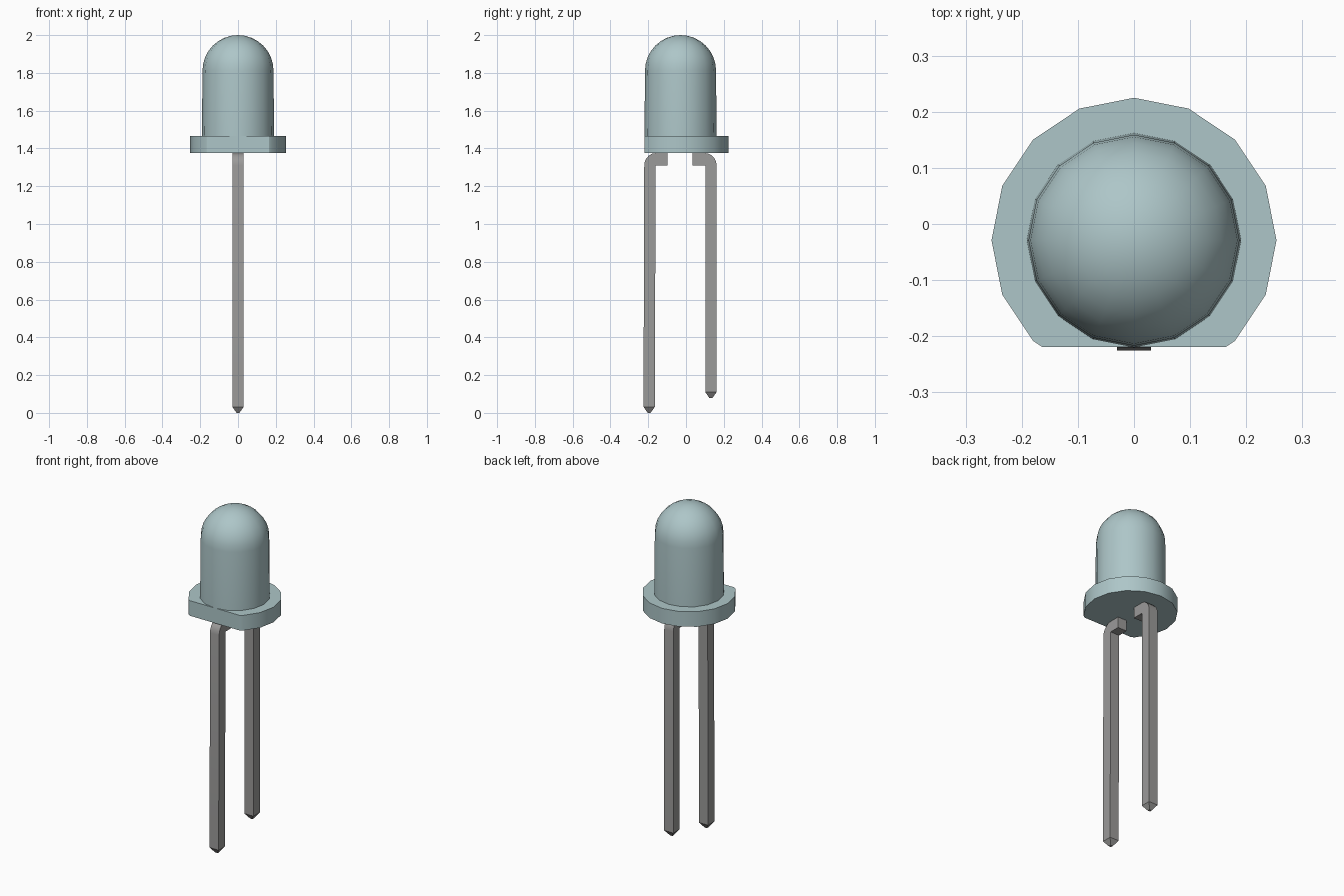
import bpy, bmesh, math
from mathutils import Vector

cube = bpy.data.objects.get("Cube")
if cube:
    bpy.data.objects.remove(cube, do_unlink=True)

SIDES = 16
AXIS_Y = -0.029      # centre line of the lens and flange


def material(name, rgb):
    mat = bpy.data.materials.new(name)
    mat.use_nodes = True
    mat.diffuse_color = (*rgb, 1)
    mat.node_tree.nodes["Principled BSDF"].inputs["Base Color"].default_value = (*rgb, 1)
    return mat


def finish(name, bm, mat):
    bmesh.ops.recalc_face_normals(bm, faces=bm.faces)
    mesh = bpy.data.meshes.new(name)
    bm.to_mesh(mesh)
    bm.free()
    mesh.materials.append(mat)
    obj = bpy.data.objects.new(name, mesh)
    bpy.context.collection.objects.link(obj)
    bpy.ops.object.select_all(action='DESELECT')
    obj.select_set(True)
    bpy.context.view_layer.objects.active = obj
    bpy.ops.object.shade_smooth_by_angle(angle=math.radians(30))
    return obj


lens_mat = material("pale blue grey plastic", (0.42, 0.565, 0.58))
metal_mat = material("grey metal", (0.33, 0.325, 0.32))


# Lens: slightly tapered barrel with a round dome, spun about its axis
def build_lens(base_z=1.465, dome_z=1.812, base_r=0.191, dome_r=0.188):
    profile = [(base_r, base_z)]
    for i in range(9):
        a = math.pi / 2 * i / 8
        profile.append((dome_r * math.cos(a), dome_z + dome_r * math.sin(a)))
    bm = bmesh.new()
    verts = [bm.verts.new((r, AXIS_Y, z)) for r, z in profile]
    edges = [bm.edges.new(pair) for pair in zip(verts, verts[1:])]
    bmesh.ops.spin(bm, geom=verts + edges, cent=(0, AXIS_Y, 0), axis=(0, 0, 1),
                   angle=2 * math.pi, steps=SIDES)
    bmesh.ops.remove_doubles(bm, verts=bm.verts, dist=0.0005)
    finish("lens", bm, lens_mat)


# Flange: disc with a flat cut on the front
def build_flange(bottom=1.375, top=1.465, radius=0.254, flat_y=-0.219):
    bm = bmesh.new()
    ring = []
    for i in range(SIDES):
        a = 2 * math.pi * i / SIDES
        ring.append(bm.verts.new((radius * math.cos(a), AXIS_Y + radius * math.sin(a), bottom)))
    face = bm.faces.new(ring)
    new = bmesh.ops.extrude_face_region(bm, geom=[face])["geom"]
    bmesh.ops.translate(bm, vec=(0, 0, top - bottom),
                        verts=[v for v in new if isinstance(v, bmesh.types.BMVert)])
    cut = bmesh.ops.bisect_plane(bm, geom=bm.verts[:] + bm.edges[:] + bm.faces[:],
                                 plane_co=(0, flat_y, 0), plane_no=(0, -1, 0),
                                 clear_outer=True)
    bmesh.ops.holes_fill(bm, edges=[e for e in cut["geom_cut"]
                                    if isinstance(e, bmesh.types.BMEdge)])
    finish("flange", bm, lens_mat)


# Lead: square wire with an inward arm, a rounded outer bend and a pointed tip
def build_lead(name, side, outer, arm_end, tip_z, splay=0.0):
    width, arm_low, arm_top = 0.06, 1.31, 1.375
    taper_z = tip_z + 0.032
    inner = outer - width
    profile = [(outer + splay, taper_z)]
    for i in range(6):
        a = math.pi / 2 * i / 5
        profile.append((inner + width * math.cos(a),
                        arm_low + (arm_top - arm_low) * math.sin(a)))
    profile += [(arm_end, arm_top), (arm_end, arm_low), (inner, arm_low),
                (inner + splay, taper_z)]
    bm = bmesh.new()
    face = bm.faces.new([bm.verts.new((-width / 2, side * u, z)) for u, z in profile])
    new = bmesh.ops.extrude_face_region(bm, geom=[face])["geom"]
    bmesh.ops.translate(bm, vec=(width, 0, 0),
                        verts=[v for v in new if isinstance(v, bmesh.types.BMVert)])
    foot = min(bm.faces, key=lambda f: max(v.co.z for v in f.verts))
    tip = bmesh.ops.extrude_discrete_faces(bm, faces=[foot])["faces"][0]
    centre = tip.calc_center_median()
    for v in tip.verts:
        v.co = centre + (v.co - centre) * 0.25 + Vector((0, 0, tip_z - taper_z))
    finish(name, bm, metal_mat)


build_lens()
build_flange()
build_lead("front_lead", -1, 0.221, 0.098, 0.0, splay=0.004)
build_lead("back_lead", 1, 0.162, 0.034, 0.078)
